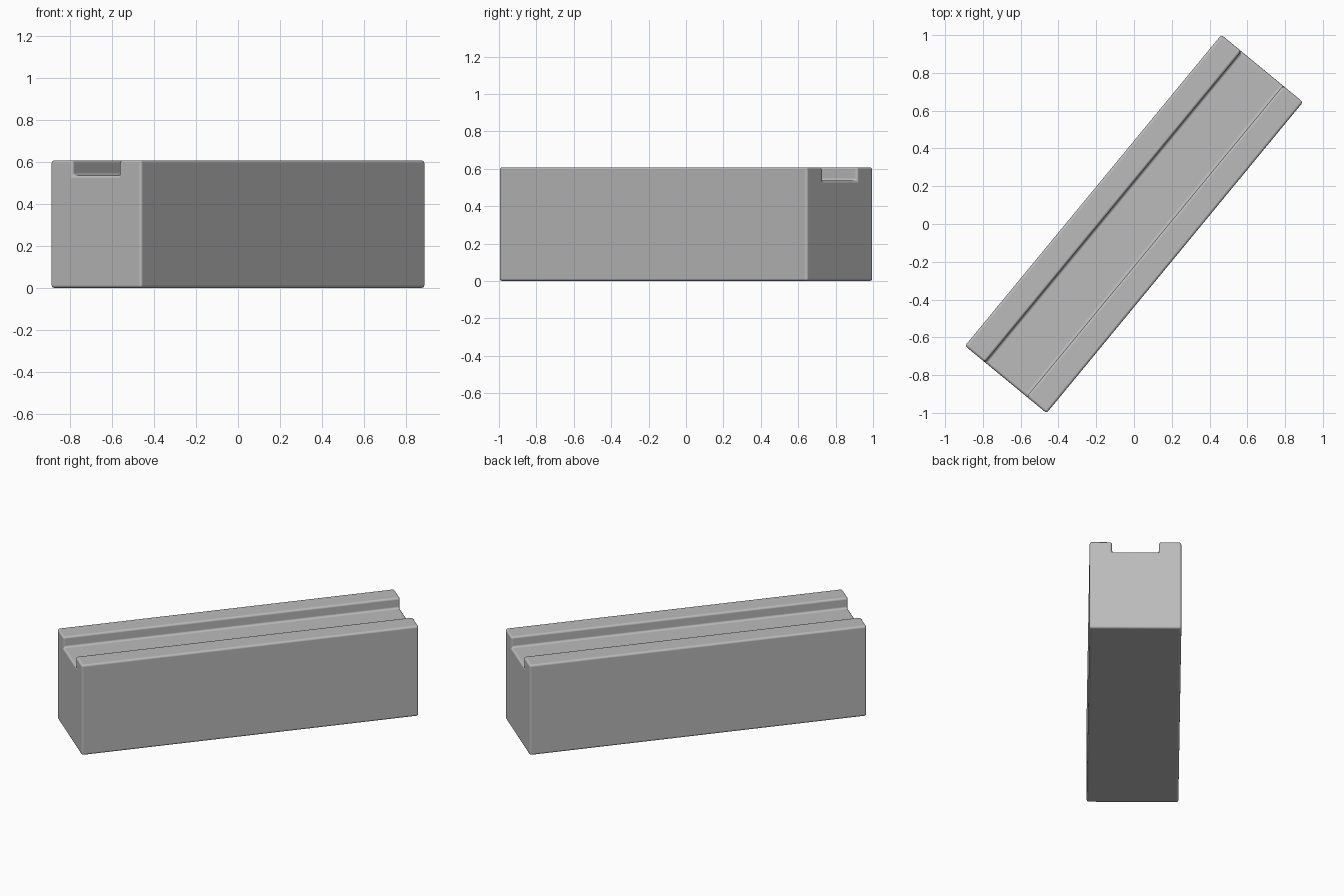
import bpy, bmesh, math

if "Cube" in bpy.data.objects:
    bpy.data.objects.remove(bpy.data.objects["Cube"])

WIDTH, LENGTH, HEIGHT = 0.56, 2.134, 0.608
GROOVE_HALF, GROOVE_FLOOR = 0.143, 0.537

gray = bpy.data.materials.new("plain gray")
gray.diffuse_color = (0.5, 0.5, 0.5, 1)
gray.use_nodes = True
gray.node_tree.nodes["Principled BSDF"].inputs["Base Color"].default_value = gray.diffuse_color

# Block cross-section with a channel along the top
w = WIDTH / 2
profile = [(-w, 0), (w, 0), (w, HEIGHT), (GROOVE_HALF, HEIGHT),
           (GROOVE_HALF, GROOVE_FLOOR), (-GROOVE_HALF, GROOVE_FLOOR),
           (-GROOVE_HALF, HEIGHT), (-w, HEIGHT)]

bm = bmesh.new()
section = bm.faces.new([bm.verts.new((x, -LENGTH / 2, z)) for x, z in profile])
end = bmesh.ops.extrude_face_region(bm, geom=[section])["geom"]
bmesh.ops.translate(bm, vec=(0, LENGTH, 0),
                    verts=[v for v in end if isinstance(v, bmesh.types.BMVert)])
bmesh.ops.recalc_face_normals(bm, faces=bm.faces[:])
mesh = bpy.data.meshes.new("grooved_block")
bm.to_mesh(mesh)
bm.free()
mesh.materials.append(gray)

block = bpy.data.objects.new("grooved_block", mesh)
bpy.context.collection.objects.link(block)
block.rotation_euler.z = math.radians(-39.5)

# Softened edges
bevel = block.modifiers.new("rounded_edges", 'BEVEL')
bevel.width = 0.014
bevel.segments = 3
bevel.limit_method = 'ANGLE'
bevel.harden_normals = True
for p in mesh.polygons:
    p.use_smooth = True
